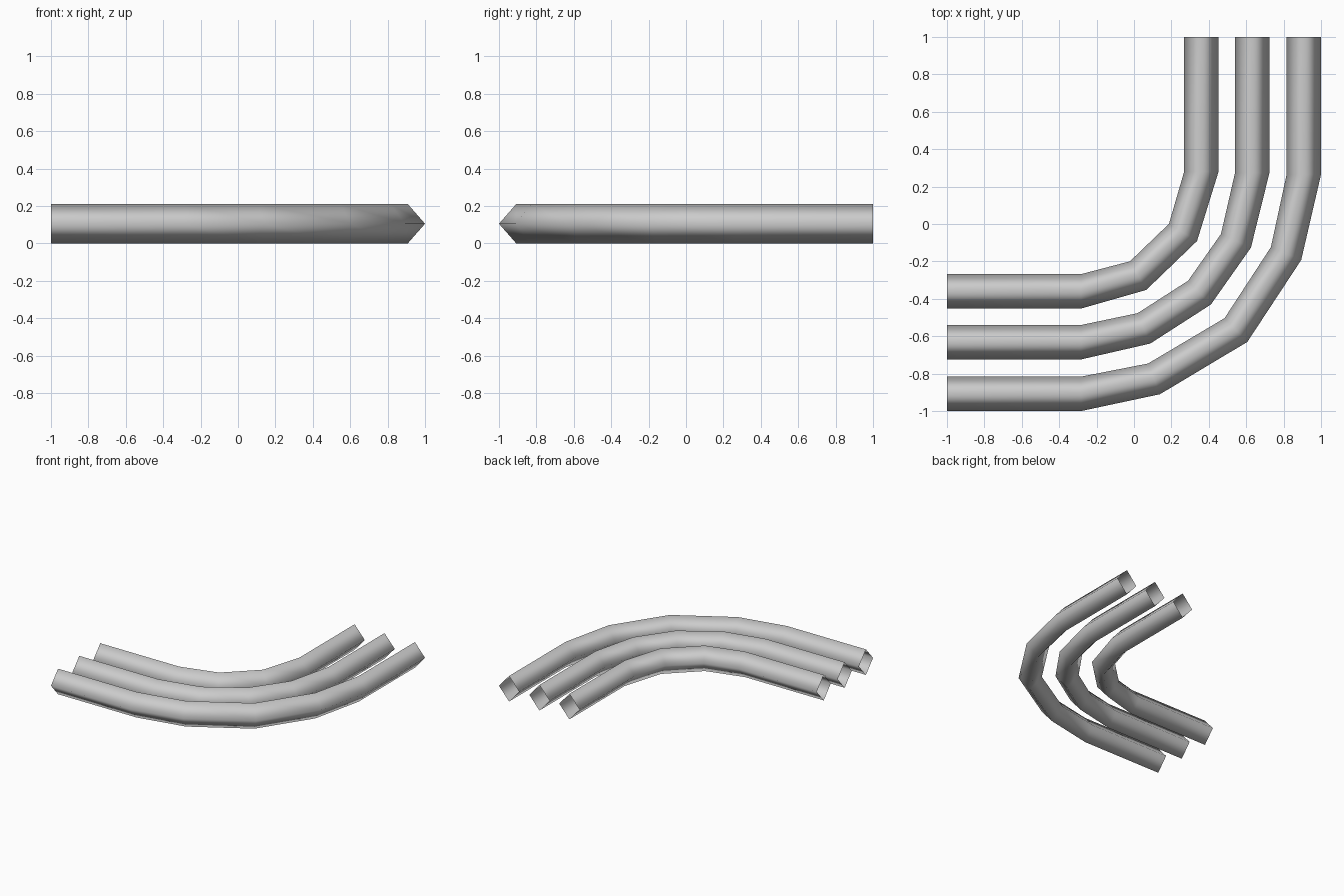
import bpy
import bmesh
from mathutils import Vector

default_cube = bpy.data.objects.get("Cube")
if default_cube:
    bpy.data.objects.remove(default_cube, do_unlink=True)

HALF_HEIGHT = 0.105
HALF_WIDTH_STRAIGHT = 0.092
HALF_WIDTH_BEND = 0.088


def make_material(name, colour):
    material = bpy.data.materials.new(name)
    material.use_nodes = True
    material.diffuse_color = colour
    material.node_tree.nodes["Principled BSDF"].inputs["Base Color"].default_value = colour
    return material


def side_direction(start, end):
    """Horizontal unit vector at right angles to a pipe segment."""
    along = (end - start).normalized()
    return Vector((-along.y, along.x, 0))


def make_pipe(name, offset, bend, material):
    """Open pipe of diamond section, swept through a right-angle bend."""
    path = [(offset, 1), *bend, (-1, -offset)]
    path = [Vector((x, y, HALF_HEIGHT)) for x, y in path]
    sides = [side_direction(a, b) for a, b in zip(path, path[1:])]
    up = Vector((0, 0, HALF_HEIGHT))
    last = len(path) - 1
    bm = bmesh.new()
    rings = []
    for i, centre in enumerate(path):
        # Straight runs end square; the joints between them are mitred
        if i <= 1:
            side = sides[0] * HALF_WIDTH_STRAIGHT
        elif i >= last - 1:
            side = sides[-1] * HALF_WIDTH_STRAIGHT
        else:
            side = (sides[i - 1] + sides[i]).normalized() * HALF_WIDTH_BEND
        rings.append([bm.verts.new(centre + v) for v in (side, up, -side, -up)])
    for ring, following in zip(rings, rings[1:]):
        for k in range(4):
            n = (k + 1) % 4
            face = bm.faces.new((ring[k], ring[n], following[n], following[k]))
            face.smooth = True
            # Keep every face turned away from the pipe's centre line
            middle = (sum((v.co for v in ring), Vector())
                      + sum((v.co for v in following), Vector())) / 8
            face.normal_update()
            if face.normal.dot(face.calc_center_median() - middle) < 0:
                face.normal_flip()
    mesh = bpy.data.meshes.new(name)
    bm.to_mesh(mesh)
    bm.free()
    mesh.materials.append(material)
    pipe = bpy.data.objects.new(name, mesh)
    bpy.context.collection.objects.link(pipe)
    return pipe


grey = make_material("pipe grey", (0.6, 0.6, 0.6, 1))

# Three nested pipes, from the inside of the bend outwards
make_pipe("inner_pipe", 0.36,
          [(0.36, 0.28), (0.262, -0.045), (0.022, -0.276), (-0.283, -0.36)], grey)
make_pipe("middle_pipe", 0.632,
          [(0.632, 0.273), (0.545, -0.09), (0.35, -0.367),
           (0.053, -0.558), (-0.283, -0.632)], grey)
make_pipe("outer_pipe", 0.908,
          [(0.908, 0.265), (0.813, -0.158), (0.545, -0.567),
           (0.107, -0.828), (-0.283, -0.908)], grey)
